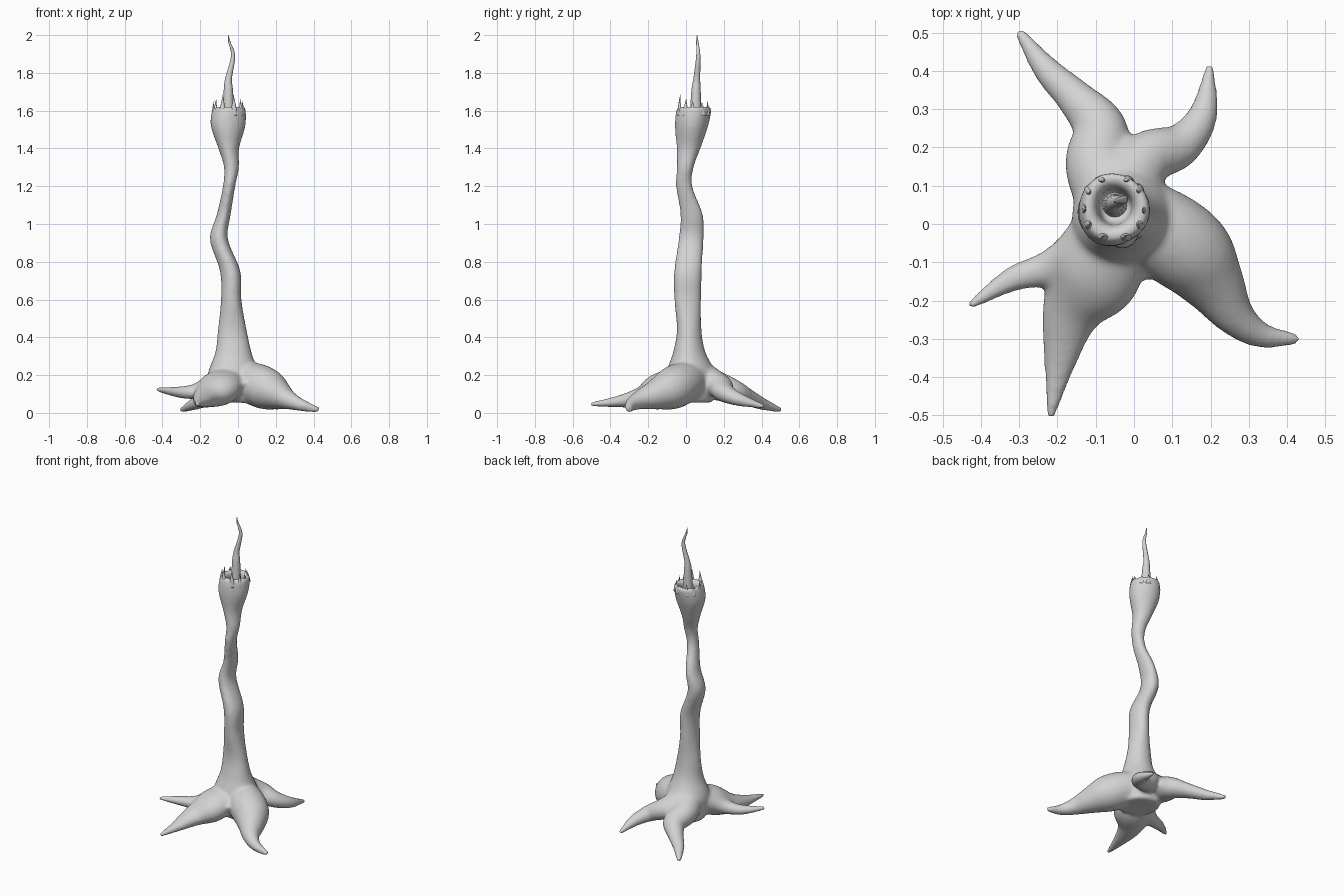
import bpy, bmesh, math, random
from mathutils import Vector

if "Cube" in bpy.data.objects:
    bpy.data.objects.remove(bpy.data.objects["Cube"])

random.seed(4)
grey = bpy.data.materials.new("stone_grey")
grey.diffuse_color = (0.65, 0.65, 0.65, 1)
grey.use_nodes = True
grey.node_tree.nodes["Principled BSDF"].inputs["Base Color"].default_value = grey.diffuse_color


def spline(rows, steps):
    """Catmull-Rom interpolation of rows (x, y, z, width, height)."""
    out = []
    n = len(rows)
    for i in range(n - 1):
        a, b, c, d = rows[max(i - 1, 0)], rows[i], rows[i + 1], rows[min(i + 2, n - 1)]
        for s in range(steps):
            t = s / steps
            out.append([0.5 * (2 * q + (r - p) * t + (2 * p - 5 * q + 4 * r - w) * t * t
                               + (3 * q - p - 3 * r + w) * t ** 3)
                        for p, q, r, w in zip(a, b, c, d)])
    out.append(list(rows[-1]))
    return out


def tube(bm, rows, steps=6, sides=20, upright=False, ripple=0.0):
    """Skin elliptical rings along a path; upright keeps rings horizontal."""
    pts = spline(rows, steps)
    rings = []
    for i, (x, y, z, w, h) in enumerate(pts):
        u, v = Vector((1, 0, 0)), Vector((0, 1, 0))
        if not upright:
            t = Vector(pts[min(i + 1, len(pts) - 1)][:3]) - Vector(pts[max(i - 1, 0)][:3])
            t.normalize()
            u = Vector((-t.y, t.x, 0)).normalized()
            v = t.cross(u)
        ring = []
        for k in range(sides):
            a = math.tau * k / sides
            f = 1 + ripple * math.cos(3 * a + 4 * z)
            ring.append(bm.verts.new(Vector((x, y, z))
                                     + u * max(w, .001) * f * math.cos(a)
                                     + v * max(h, .001) * f * math.sin(a)))
        rings.append(ring)
    for lo, hi in zip(rings, rings[1:]):
        for k in range(sides):
            j = (k + 1) % sides
            bm.faces.new((lo[k], lo[j], hi[j], hi[k]))
    bm.faces.new(rings[0][::-1])
    bm.faces.new(rings[-1])


def root(bm, path, tip_z, sag=0.0, flat=0.9):
    """Root from (x, y, half width) points, sloping evenly down to its tip."""
    rows = []
    for i, (x, y, w) in enumerate(path):
        t = i / (len(path) - 1)
        z = .18 + (tip_z - .18) * t - sag * math.sin(math.pi * t)
        rows.append((x, y, z, w, w * (flat if t < 1 else 1)))
    tube(bm, rows)


def finish(bm, name):
    bmesh.ops.recalc_face_normals(bm, faces=bm.faces)
    for f in bm.faces:
        f.smooth = True
    me = bpy.data.meshes.new(name)
    bm.to_mesh(me)
    bm.free()
    me.materials.append(grey)
    ob = bpy.data.objects.new(name, me)
    bpy.context.collection.objects.link(ob)
    return ob


# Winding trunk, swelling into a cup
trunk = [
    (-.03, .03, .055, .11, .11), (-.03, .025, .19, .135, .135), (-.025, .015, .32, .096, .086),
    (-.03, .015, .44, .076, .065), (-.035, .008, .6, .054, .071), (-.04, .01, .75, .054, .073),
    (-.1, .028, .92, .048, .066), (-.075, .031, 1.05, .037, .06), (-.047, -.009, 1.2, .033, .044),
    (-.035, -.003, 1.3, .04, .045), (-.05, .015, 1.4, .055, .063), (-.055, .03, 1.52, .092, .088),
    (-.05, .042, 1.608, .088, .092),
]
# Rolled rim and hollow inside, narrowing downwards
for scale, z in ((.84, 1.622), (.59, 1.607), (.52, 1.56), (.46, 1.53)):
    trunk.append((-.05, .045, z, .085 * scale, .09 * scale))
bm = bmesh.new()
tube(bm, trunk, sides=32, upright=True, ripple=.03)

# Spreading roots, from the trunk out to the tips
root(bm, [(0, .03, .1), (.09, -.03, .115), (.155, -.085, .112), (.208, -.157, .084),
          (.265, -.242, .053), (.335, -.291, .034), (.43, -.3, .015)], .014, flat=.98)
root(bm, [(-.05, .06, .1), (-.093, .155, .088), (-.09, .25, .072), (-.155, .33, .05),
          (-.23, .405, .036), (-.302, .505, .014)], .014)
root(bm, [(-.03, .1, .09), (.04, .175, .072), (.12, .205, .057), (.18, .285, .039),
          (.198, .415, .012)], .033)
root(bm, [(-.06, 0, .09), (-.15, -.08, .066), (-.23, -.118, .046), (-.32, -.145, .033),
          (-.432, -.215, .012)], .125, sag=.04)
root(bm, [(-.05, -.01, .1), (-.105, -.13, .123), (-.165, -.235, .078), (-.195, -.37, .041),
          (-.218, -.505, .012)], .046, sag=.03, flat=.72)
# Web of skin between the two front roots
root(bm, [(0, .02, .1), (.025, -.05, .1), (.045, -.11, .07)], .105, flat=.6)
body = finish(bm, "trunk_and_roots")
fuse = body.modifiers.new("fuse", 'REMESH')
fuse.mode = 'VOXEL'
fuse.voxel_size = .009
fuse.use_smooth_shade = True
blend = body.modifiers.new("blend", 'SMOOTH')
blend.factor = .5
blend.iterations = 14

# Ragged teeth round the cup rim, taller at the front
bm = bmesh.new()
count = 10
for i in range(count):
    a = math.tau * (i + random.uniform(-.2, .2)) / count
    c, s = math.cos(a), math.sin(a)
    h = .085 - .017 * s + random.uniform(-.012, .012)
    rows = []
    for k in range(4):
        t = k / 3
        r = .074 + .004 * math.sin(math.pi * t)
        w = .024 * (1 - t) ** 1.1
        rows.append((-.052 + r * c, .041 + (r + .003) * s, 1.575 + h * t, w, w * .7))
    w_ang = .7 * abs(s) + .7 * abs(c)
    rows = [(x, y, z, w * (.45 + .55 * abs(s)), w * (.45 + .55 * abs(c)))
            for x, y, z, w, _ in rows]
    tube(bm, rows, steps=3, sides=10, upright=True)
finish(bm, "rim_teeth")

# Wavering spike rising from the cup
bm = bmesh.new()
spike = [(-.05, .05, 1.5, .034), (-.051, .053, 1.7, .025), (-.05, .057, 1.77, .018),
         (-.026, .065, 1.89, .011), (-.046, .06, 1.965, .006), (-.05, .058, 2.0, .001)]
tube(bm, [(x, y, z, r, r) for x, y, z, r in spike], sides=16, upright=True)
finish(bm, "centre_spike")
